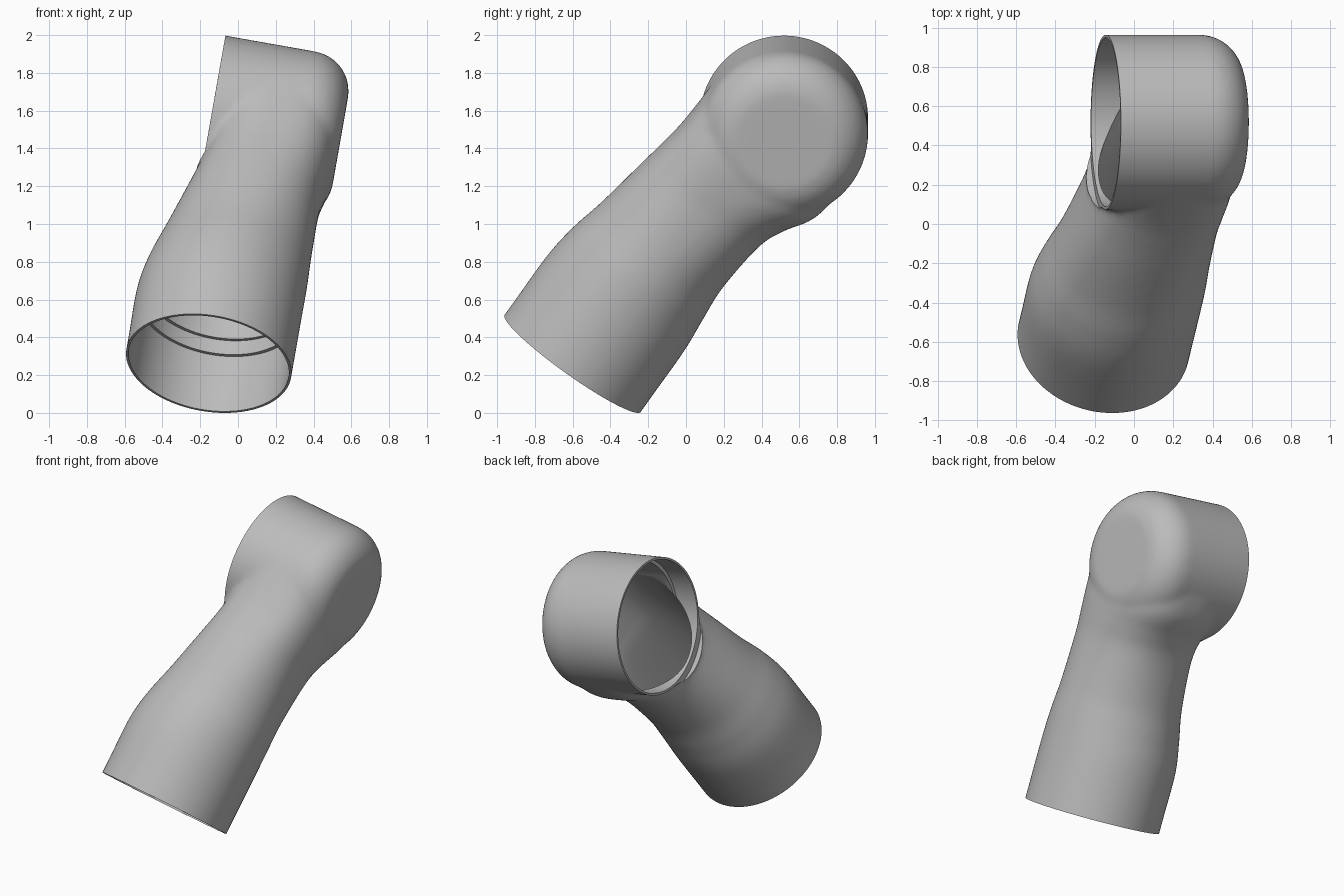
import bpy, bmesh, math
from mathutils import Matrix, Vector

if "Cube" in bpy.data.objects:
    bpy.data.objects.remove(bpy.data.objects["Cube"], do_unlink=True)

# Link frame: x runs along the joint drum, z along the sleeve
AXIS_DRUM = Vector((0.985, 0, -0.174)).normalized()
AXIS_SLEEVE = Vector((0.142, 0.575, 0.806)).normalized()
SLEEVE_BASE = Vector((-0.155, -0.6, 0.262))
DRUM_V, DRUM_W, DRUM_R = 0.18, 1.69, 0.445
OPEN_U, CAP_U = -0.214, 0.482

# Sleeve sections: height, x min, x max, y min, y max, squareness
SECTIONS = [
    (-0.2, -0.443, 0.443, -0.443, 0.443, 2),
    (0.1, -0.443, 0.443, -0.443, 0.443, 2),
    (0.4, -0.443, 0.443, -0.441, 0.443, 2),
    (0.6, -0.41, 0.443, -0.418, 0.425, 2),
    (0.8, -0.355, 0.438, -0.375, 0.41, 2.05),
    (1.1, -0.275, 0.437, -0.325, 0.435, 2.3),
    (1.25, -0.24, 0.452, -0.30, 0.49, 2.5),
    (1.42, -0.212, 0.47, -0.277, 0.585, 2.8),
    (1.69, -0.2, 0.475, -0.265, 0.62, 3),
]


def skin(name, rings):
    """Closed solid through a list of equal rings of points."""
    bm = bmesh.new()
    loops = [[bm.verts.new(p) for p in ring] for ring in rings]
    n = len(loops[0])
    for low, high in zip(loops, loops[1:]):
        for i in range(n):
            j = (i + 1) % n
            bm.faces.new((low[i], low[j], high[j], high[i]))
    bm.faces.new(loops[0][::-1])
    bm.faces.new(loops[-1])
    bmesh.ops.recalc_face_normals(bm, faces=bm.faces)
    mesh = bpy.data.meshes.new(name)
    bm.to_mesh(mesh)
    bm.free()
    obj = bpy.data.objects.new(name, mesh)
    bpy.context.collection.objects.link(obj)
    return obj


def smooth_rows(rows, steps=6):
    """Catmull-Rom interpolation between section rows."""
    out = []
    for i in range(len(rows) - 1):
        p0, p1 = rows[max(i - 1, 0)], rows[i]
        p2, p3 = rows[i + 1], rows[min(i + 2, len(rows) - 1)]
        for s in range(steps):
            t = s / steps
            out.append([b + 0.5 * t * (c - a + t * (2 * a - 5 * b + 4 * c - d
                        + t * (3 * (b - c) + d - a)))
                        for a, b, c, d in zip(p0, p1, p2, p3)])
    return out + [list(rows[-1])]


def loft(name, rows, inset=0.0, n=96):
    rings = []
    for w, u0, u1, v0, v1, power in smooth_rows(rows):
        ring = []
        for i in range(n):
            a = 2 * math.pi * i / n
            c, s = math.cos(a), math.sin(a)
            x = math.copysign(abs(c) ** (2 / power), c)
            y = math.copysign(abs(s) ** (2 / power), s)
            ring.append(((u0 + u1) / 2 + x * ((u1 - u0) / 2 - inset),
                         (v0 + v1) / 2 + y * ((v1 - v0) / 2 - inset), w))
        rings.append(ring)
    return skin(name, rings)


def lathe(name, profile, along_drum, n=128):
    """Turn (radius, distance) pairs about the drum axis or the sleeve axis."""
    rings = []
    for r, d in profile:
        ring = []
        for i in range(n):
            a = 2 * math.pi * i / n
            p, q = r * math.cos(a), r * math.sin(a)
            ring.append((d, DRUM_V + p, DRUM_W + q) if along_drum else (p, q, d))
        rings.append(ring)
    return skin(name, rings)


def rounded_drum(name, start, end, radius, fillet):
    profile = [(radius, start)]
    for i in range(13):
        a = math.pi / 2 * i / 12
        profile.append((radius - fillet * (1 - math.cos(a)),
                        end - fillet * (1 - math.sin(a))))
    return lathe(name, profile, True)


def apply_modifier(obj, kind, **settings):
    mod = obj.modifiers.new(kind.title(), kind)
    for key, value in settings.items():
        setattr(mod, key, value)
    bpy.ops.object.select_all(action="DESELECT")
    bpy.context.view_layer.objects.active = obj
    obj.select_set(True)
    bpy.ops.object.modifier_apply(modifier=mod.name)


def combine(obj, other, operation):
    apply_modifier(obj, "BOOLEAN", object=other, operation=operation, solver="EXACT")
    bpy.data.objects.remove(other, do_unlink=True)


# Outer body: sleeve flowing into the drum, with a softened junction
link = loft("arm_link_shell", SECTIONS)
combine(link, rounded_drum("drum", OPEN_U - 0.13, CAP_U, DRUM_R, 0.21), "UNION")
apply_modifier(link, "REMESH", mode="VOXEL", voxel_size=0.016)
apply_modifier(link, "SMOOTH", factor=0.5, iterations=16)

# Trim both open ends to crisp flat rims
combine(link, lathe("sleeve_trim", [(0.8, -0.6), (0.8, 0)], False), "DIFFERENCE")
combine(link, lathe("drum_trim", [(0.475, -0.9), (0.475, OPEN_U)], True), "DIFFERENCE")

# Hollow interior: stepped sleeve bore, narrowing cavity, stepped drum bore
combine(link, lathe("sleeve_bore", [(0.429, -0.2), (0.429, 0.36), (0.411, 0.36),
                                    (0.411, 0.45)], False), "DIFFERENCE")
combine(link, loft("sleeve_cavity", SECTIONS[2:], 0.045), "DIFFERENCE")
combine(link, lathe("drum_bore", [(0.43, -0.6), (0.43, -0.06)], True), "DIFFERENCE")
combine(link, rounded_drum("drum_cavity", -0.2, CAP_U - 0.05, 0.405, 0.18), "DIFFERENCE")

# Set the link in its leaning pose
side = AXIS_SLEEVE.cross(AXIS_DRUM)
pose = Matrix((AXIS_DRUM, side, AXIS_SLEEVE)).transposed().to_4x4()
link.data.transform(Matrix.Translation(SLEEVE_BASE) @ pose)

# Plain grey finish
grey = bpy.data.materials.new("mid_grey")
grey.use_nodes = True
colour = (0.5, 0.5, 0.5, 1)
grey.diffuse_color = colour
grey.node_tree.nodes["Principled BSDF"].inputs["Base Color"].default_value = colour
link.data.materials.clear()
link.data.materials.append(grey)

bpy.ops.object.select_all(action="DESELECT")
bpy.context.view_layer.objects.active = link
link.select_set(True)
bpy.ops.object.shade_smooth_by_angle(angle=math.radians(35))
